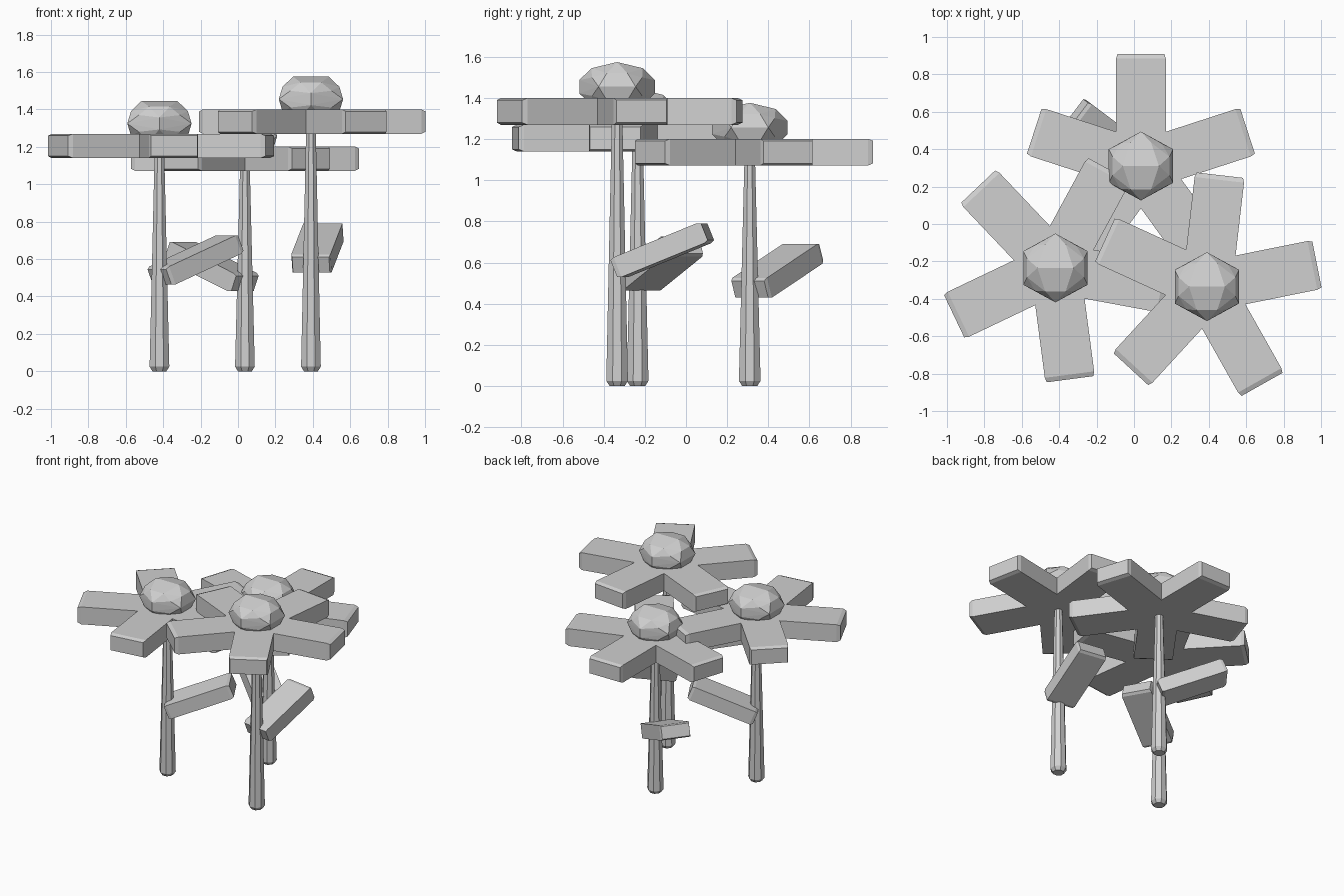
import bpy, bmesh
from math import sin, cos, radians, tan, pi
from mathutils import Matrix, Vector

cube = bpy.data.objects.get("Cube")
if cube:
    bpy.data.objects.remove(cube, do_unlink=True)

grey = bpy.data.materials.new("plain_grey")
grey.use_nodes = True
colour = (0.63, 0.63, 0.63, 1)
grey.diffuse_color = colour
grey.node_tree.nodes["Principled BSDF"].inputs["Base Color"].default_value = colour


def finish(bm, name, matrix):
    bmesh.ops.recalc_face_normals(bm, faces=bm.faces)
    mesh = bpy.data.meshes.new(name)
    bm.to_mesh(mesh)
    bm.free()
    mesh.materials.append(grey)
    obj = bpy.data.objects.new(name, mesh)
    obj.matrix_world = matrix
    bpy.context.collection.objects.link(obj)
    return obj


def loft(bm, rings):
    """Skin a closed solid through rings of equal point counts."""
    loops = [[bm.verts.new(p) for p in ring] for ring in rings]
    for a, b in zip(loops, loops[1:]):
        for i in range(len(a)):
            j = (i + 1) % len(a)
            bm.faces.new((a[i], a[j], b[j], b[i]))
    bm.faces.new(loops[0])
    bm.faces.new(loops[-1])


def block_rings(sections):
    """Rectangular sections along x: (position, width, thickness)."""
    return [[Vector((x, sy * w / 2, sz * t / 2))
             for sy, sz in ((-1, -1), (1, -1), (1, 1), (-1, 1))]
            for x, w, t in sections]


def add_petals(name, centre, angle):
    # Five wedge-rooted petals meeting at the middle
    width, thick, reach = 0.266, 0.13, 0.6
    root = width / 2 / tan(radians(36))
    rings = block_rings([(0, 0.002, thick), (root, width, thick),
                         (reach - 0.025, width, thick),
                         (reach, width * 0.94, thick * 0.84)])
    bm = bmesh.new()
    for k in range(5):
        turn = Matrix.Rotation(radians(72 * k), 3, "Z")
        loft(bm, [[turn @ p for p in ring] for ring in rings])
    finish(bm, name, Matrix.Translation(centre) @ Matrix.Rotation(radians(angle), 4, "Z"))


def add_leaf(name, base, angle):
    # Tilted block with chamfered ends
    width, thick, length = 0.212, 0.104, 0.48
    bm = bmesh.new()
    loft(bm, block_rings([(0, width * 0.94, thick * 0.84), (0.02, width, thick),
                          (length - 0.02, width, thick),
                          (length, width * 0.94, thick * 0.84)]))
    finish(bm, name, Matrix.Translation(base) @ Matrix.Rotation(radians(angle), 4, "Z")
           @ Matrix.Rotation(radians(-22), 4, "Y"))


def add_stem(name, x, y, height):
    # Tapered eight-sided post with a rounded foot
    profile = [(0.04, 0), (0.057, 0.025), (0.027, height)]
    bm = bmesh.new()
    loft(bm, [[(r * cos(a), r * sin(a), z)
               for a in [pi / 8 + i * pi / 4 for i in range(8)]] for r, z in profile])
    finish(bm, name, Matrix.Translation((x, y, 0)))


def add_centre(name, centre):
    # Flattened faceted ball with a short ridge along the top
    seeds = [(0.096, 0, 0.12), (0, 0.184, 0.032), (0.172, 0.09, 0),
             (0.055, 0.125, 0.09), (0.152, 0.05, 0.066), (0.11, 0.122, 0.045)]
    points = {(sx * x, sy * y, sz * z) for x, y, z in seeds
              for sx in (-1, 1) for sy in (-1, 1) for sz in (-1, 1)}
    bm = bmesh.new()
    for p in sorted(points):
        bm.verts.new(p)
    bmesh.ops.convex_hull(bm, input=bm.verts[:])
    finish(bm, name, Matrix.Translation(centre))


# name, x, y, petal mid height, petal angle, leaf height, leaf angle
flowers = [
    ("right", -0.42, -0.235, 1.205, 61.5, 0.505, 30),
    ("back", 0.037, 0.31, 1.137, 90, 0.47, 143),
    ("left", 0.39, -0.335, 1.335, 83.4, 0.57, 81),
]
for side, x, y, z, petal_angle, leaf_z, leaf_angle in flowers:
    add_stem(side + "_stem", x, y, z)
    add_petals(side + "_petals", (x, y, z), petal_angle)
    add_centre(side + "_flower_centre", (x, y, z + 0.12))
    add_leaf(side + "_leaf", (x, y, leaf_z), leaf_angle)
